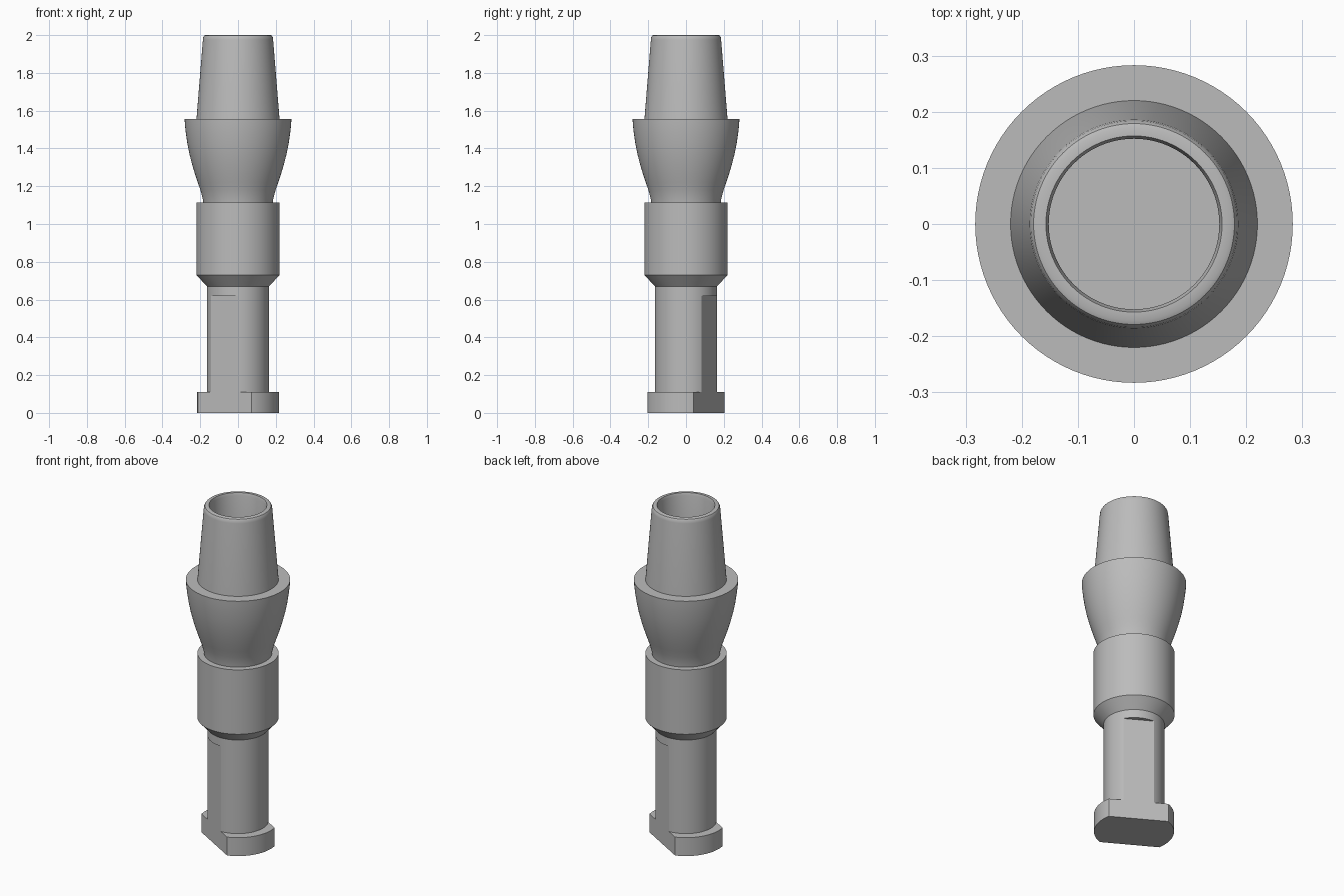
import bpy, bmesh, math
from mathutils import Vector

cube = bpy.data.objects.get("Cube")
if cube:
    bpy.data.objects.remove(cube, do_unlink=True)

SEGMENTS = 96
FLAT_ANGLE = math.radians(60)   # direction the key flats face
FLAT_DIST = 0.142               # distance of the flats from the axis

metal = bpy.data.materials.new("satin grey metal")
metal.use_nodes = True
GREY = (0.5, 0.5, 0.5, 1)
metal.diffuse_color = GREY
metal.node_tree.nodes["Principled BSDF"].inputs["Base Color"].default_value = GREY


def lathe(name, profile, flats=False):
    """Revolve (radius, height) points into a capped solid, optionally with two key flats."""
    bm = bmesh.new()
    rings = []
    for r, z in profile:
        rings.append([bm.verts.new((r * math.cos(a), r * math.sin(a), z))
                      for a in (math.tau * i / SEGMENTS for i in range(SEGMENTS))])
    for low, high in zip(rings, rings[1:]):
        for i in range(SEGMENTS):
            j = (i + 1) % SEGMENTS
            bm.faces.new((low[i], low[j], high[j], high[i]))
    bm.faces.new(rings[0][::-1])
    bm.faces.new(rings[-1])
    if flats:
        normal = Vector((math.cos(FLAT_ANGLE), math.sin(FLAT_ANGLE), 0))
        for side in (normal, -normal):
            cut = bmesh.ops.bisect_plane(bm, geom=bm.verts[:] + bm.edges[:] + bm.faces[:],
                                         plane_co=side * FLAT_DIST, plane_no=side,
                                         clear_outer=True)
            edges = [e for e in cut["geom_cut"] if isinstance(e, bmesh.types.BMEdge)]
            bmesh.ops.contextual_create(bm, geom=edges)
    bmesh.ops.recalc_face_normals(bm, faces=bm.faces[:])
    mesh = bpy.data.meshes.new(name)
    bm.to_mesh(mesh)
    bm.free()
    mesh.materials.append(metal)
    obj = bpy.data.objects.new(name, mesh)
    bpy.context.collection.objects.link(obj)
    bpy.ops.object.select_all(action='DESELECT')
    obj.select_set(True)
    bpy.context.view_layer.objects.active = obj
    bpy.ops.object.shade_smooth_by_angle(angle=math.radians(25))
    return obj


# Foot and lower stem share the same pair of flats
lathe("foot_flange", [(0.217, 0), (0.217, 0.11)], flats=True)
lathe("keyed_stem", [(0.165, 0.1), (0.165, 0.64)], flats=True)

# Round neck above the flats, then the chamfered collar
lathe("stem_neck", [(0.165, 0.62), (0.165, 0.69)])
lathe("collar", [(0.165, 0.67), (0.22, 0.73), (0.22, 1.115)])

# Flared cup with a flat ledge on top
lathe("flared_cup", [(0.183, 1.1), (0.186, 1.13), (0.199, 1.18), (0.213, 1.22),
                     (0.228, 1.265), (0.243, 1.315), (0.257, 1.37), (0.268, 1.425),
                     (0.276, 1.48), (0.281, 1.525), (0.283, 1.555)])

# Tapered hollow post with a rounded rim and a blind bore
lathe("tapered_post", [(0.221, 1.54), (0.22, 1.555), (0.186, 1.975), (0.184, 1.989),
                       (0.179, 1.997), (0.172, 2.0), (0.157, 2.0), (0.152, 1.985),
                       (0.152, 1.56)])
